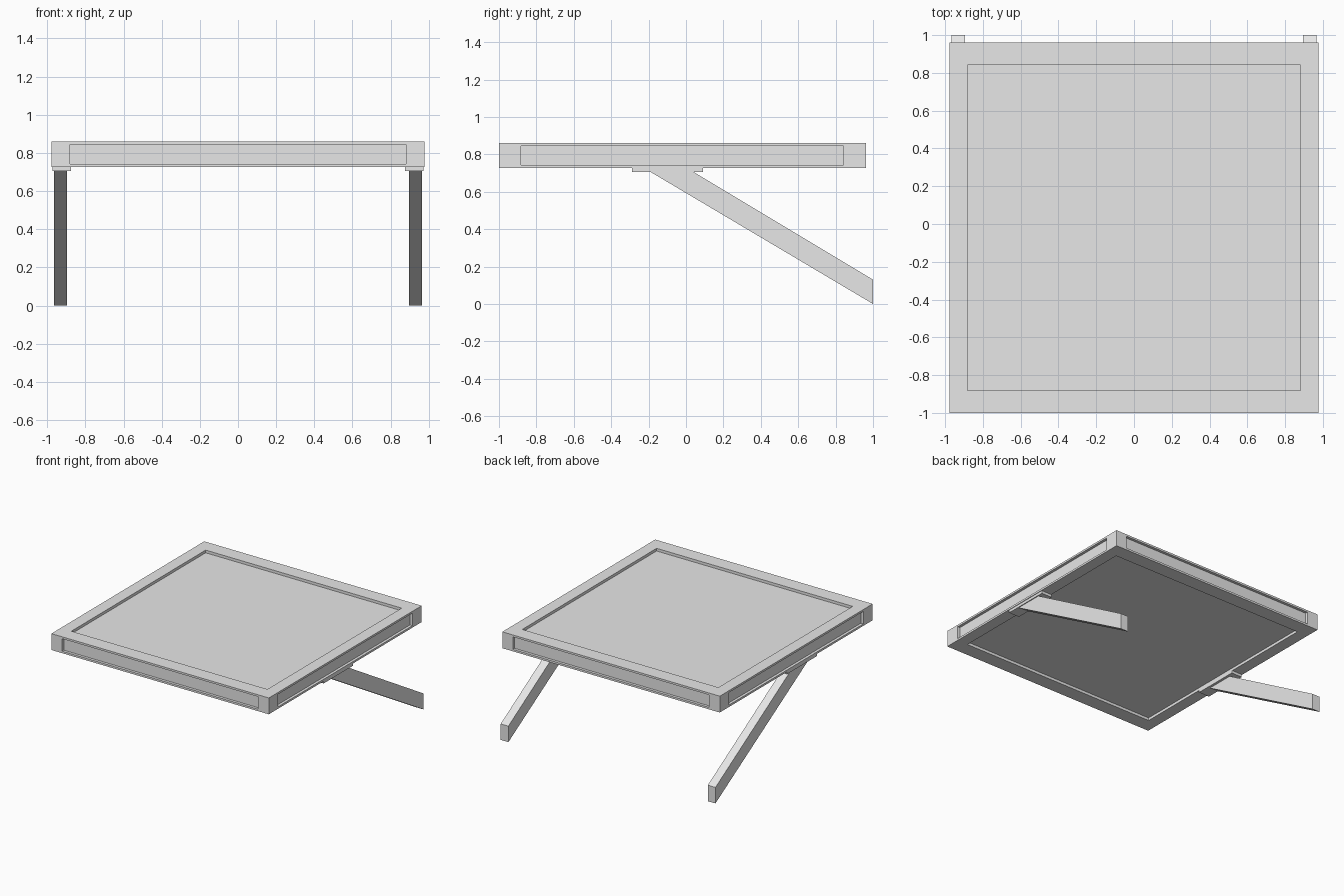
import bpy
import bmesh
from mathutils import Vector

cube = bpy.data.objects.get("Cube")
if cube:
    bpy.data.objects.remove(cube, do_unlink=True)

# One plain grey for every part
grey = bpy.data.materials.new("plain grey")
grey.use_nodes = True
colour = (0.8, 0.8, 0.8, 1)
grey.diffuse_color = colour
grey.node_tree.nodes["Principled BSDF"].inputs["Base Color"].default_value = colour


def add_object(name, bm):
    bmesh.ops.recalc_face_normals(bm, faces=bm.faces[:])
    mesh = bpy.data.meshes.new(name)
    bm.to_mesh(mesh)
    bm.free()
    mesh.materials.append(grey)
    obj = bpy.data.objects.new(name, mesh)
    bpy.context.collection.objects.link(obj)
    return obj


def box(low, high):
    bm = bmesh.new()
    bmesh.ops.create_cube(bm, size=1)
    for v in bm.verts:
        v.co = [h if c > 0 else l for c, l, h in zip(v.co, low, high)]
    return bm


def prism(profile, x0, x1):
    """Extrude a (y, z) outline along x."""
    bm = bmesh.new()
    face = bm.faces.new([bm.verts.new((x0, y, z)) for y, z in profile])
    result = bmesh.ops.extrude_face_region(bm, geom=[face])
    moved = [g for g in result["geom"] if isinstance(g, bmesh.types.BMVert)]
    bmesh.ops.translate(bm, verts=moved, vec=(x1 - x0, 0, 0))
    return bm


# Slab with a sunken rectangular panel in each of its six sides
low, high = Vector((-0.977, -1, 0.727)), Vector((0.977, 0.962, 0.86))
margin = Vector((0.096, 0.119, 0.016))
recess = 0.022
bm = box(low, high)
bm.normal_update()
panels = bm.faces[:]
bmesh.ops.inset_individual(bm, faces=panels, thickness=0.01)
for face in panels:
    centre = face.calc_center_median()
    normal_axis = max(range(3), key=lambda i: abs(face.normal[i]))
    for v in face.verts:
        for i in range(3):
            if i != normal_axis:
                v.co[i] = (high[i] - margin[i] if v.co[i] > centre[i]
                           else low[i] + margin[i])
bm.normal_update()
bmesh.ops.inset_individual(bm, faces=panels, thickness=0, depth=-recess)
add_object("slab", bm)

# Mounting plates and slanted legs, one pair on each side
leg_outline = [(1, 0), (1, 0.13), (0.04, 0.706), (-0.19, 0.706)]
for side, s in (("left", 1), ("right", -1)):
    x0, x1 = sorted((s * 0.876, s * 0.972))
    add_object(f"{side}_mounting_plate",
               box((x0, -0.29, 0.705), (x1, 0.09, 0.728)))
    add_object(f"{side}_leg", prism(leg_outline, s * 0.896, s * 0.965))
